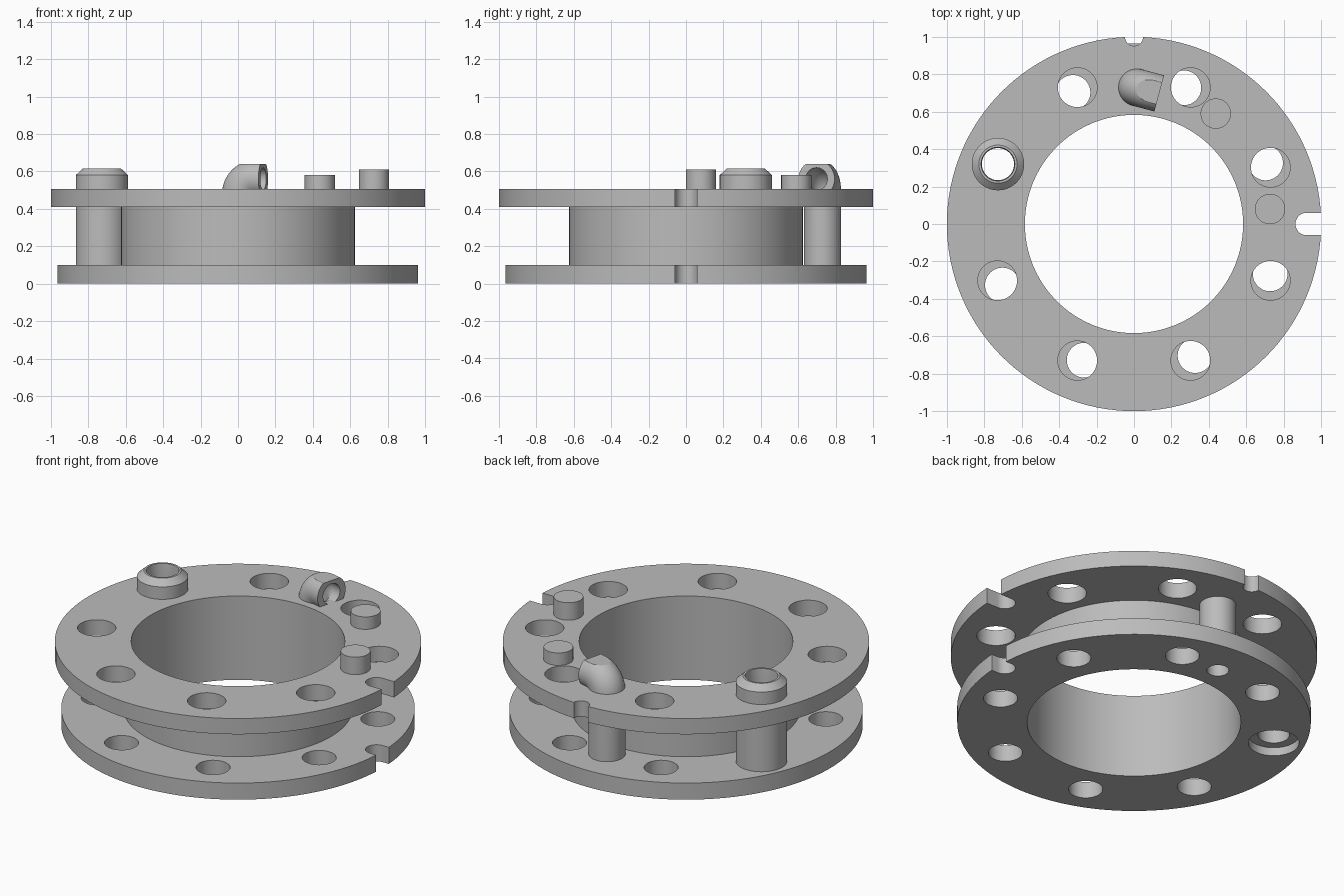
import bpy, bmesh
from math import sin, cos, pi, radians
from mathutils import Vector

cube = bpy.data.objects.get("Cube")
if cube:
    bpy.data.objects.remove(cube, do_unlink=True)

COLOR = (0.5, 0.5, 0.5, 1)
gray = bpy.data.materials.new("plain gray")
gray.use_nodes = True
gray.diffuse_color = COLOR
gray.node_tree.nodes["Principled BSDF"].inputs["Base Color"].default_value = COLOR


def make_object(name, bm):
    bmesh.ops.recalc_face_normals(bm, faces=bm.faces)
    mesh = bpy.data.meshes.new(name)
    bm.to_mesh(mesh)
    bm.free()
    mesh.materials.append(gray)
    obj = bpy.data.objects.new(name, mesh)
    bpy.context.collection.objects.link(obj)
    return obj


def select(obj):
    bpy.ops.object.select_all(action='DESELECT')
    obj.select_set(True)
    bpy.context.view_layer.objects.active = obj


def smooth(obj):
    select(obj)
    bpy.ops.object.shade_smooth_by_angle(angle=radians(25))


def bridge(bm, a, b):
    for i in range(len(a)):
        j = (i + 1) % len(a)
        bm.faces.new((a[i], a[j], b[j], b[i]))


def revolve(name, profile, x=0, y=0, segments=128):
    """Closed (radius, height) profile turned about a vertical axis."""
    bm = bmesh.new()
    rings = [[bm.verts.new((x + r * cos(2 * pi * i / segments),
                            y + r * sin(2 * pi * i / segments), z))
              for i in range(segments)] for r, z in profile]
    for k, ring in enumerate(rings):
        bridge(bm, ring, rings[(k + 1) % len(rings)])
    return make_object(name, bm)


def ring(name, inner, outer, low, high):
    return revolve(name, [(inner, low), (outer, low), (outer, high), (inner, high)])


def cylinder(name, x, y, radius, low, high, segments=48):
    bm = bmesh.new()
    bmesh.ops.create_cone(bm, cap_ends=True, segments=segments, radius1=radius,
                          radius2=radius, depth=high - low)
    bmesh.ops.translate(bm, verts=bm.verts, vec=(x, y, (low + high) / 2))
    return make_object(name, bm)


def block(name, center, size):
    bm = bmesh.new()
    bmesh.ops.create_cube(bm, size=1)
    bmesh.ops.scale(bm, verts=bm.verts, vec=size)
    bmesh.ops.translate(bm, verts=bm.verts, vec=center)
    return make_object(name, bm)


def cut(obj, cutter):
    cutter.hide_render = True
    mod = obj.modifiers.new("cut", 'BOOLEAN')
    mod.operation = 'DIFFERENCE'
    mod.solver = 'EXACT'
    mod.object = cutter
    select(obj)
    bpy.ops.object.modifier_apply(modifier=mod.name)
    bpy.data.objects.remove(cutter, do_unlink=True)


BORE = 0.583
TUBE = (-0.727, 0.32)
POST = (0.015, 0.73)


def flange(name, radius, low, high, circle, hole, turn, tube_hole, post_hole):
    obj = ring(name, BORE, radius, low, high)
    holes = [(TUBE[0], TUBE[1], tube_hole), (POST[0], POST[1], post_hole)]
    # ring of holes, with the tube taking one of the eight places
    for k in range(8):
        if k != 3:
            a = radians(22.5 + 45 * k + turn)
            holes.append((circle * cos(a), circle * sin(a), hole))
    # round-ended slot on the left side
    holes.append((0.923, 0, 0.06))
    for x, y, r in holes:
        cut(obj, cylinder("hole_cutter", x, y, r, low - 0.1, high + 0.1))
    cut(obj, block("slot_cutter", (1.023, 0, (low + high) / 2), (0.2, 0.12, 0.4)))
    return obj


# spool body
lower_flange = flange("lower_flange", 0.965, 0, 0.1, 0.775, 0.093, 2.4, 0.139, 0.06)
upper_flange = flange("upper_flange", 1.0, 0.41, 0.505, 0.79, 0.105, 0, 0.13, 0.09)
cut(upper_flange, cylinder("notch_cutter", 0, 1.0, 0.048, 0.3, 0.6))
barrel = ring("barrel", BORE, 0.625, 0.1, 0.41)

# hollow tube with a chamfered rim
tube = revolve("chamfered_tube", [(0.14, 0.05), (0.14, 0.58), (0.102, 0.615),
                                  (0.09, 0.615), (0.086, 0.56), (0.086, 0.05)],
               TUBE[0], TUBE[1], 64)

# locating pins
short_pin = cylinder("short_pin", 0.437, 0.59, 0.081, 0.45, 0.58)
tall_pin = cylinder("tall_pin", 0.727, 0.08, 0.081, 0.45, 0.61)


def elbow_pipe(outer, inner, bend, axis_height, reach, top, segments=48):
    """Pipe rising from the lower flange, bent to horizontal, flat on top."""
    bm = bmesh.new()
    out = Vector((cos(radians(-15)), sin(radians(-15)), 0))
    side = Vector((-out.y, out.x, 0))
    up = Vector((0, 0, 1))
    base = Vector((POST[0], POST[1], 0))
    start = axis_height - bend
    path = [(0, 0.05, 0)]
    for k in range(17):
        a = pi / 2 * k / 16
        path.append((bend * (1 - cos(a)), start + bend * sin(a), a))
    path.append((reach, axis_height, pi / 2))
    walls = []
    for radius in (outer, inner):
        loops = []
        for s, z, a in path:
            normal = -out * cos(a) + up * sin(a)
            c = base + out * s + up * z
            loops.append([bm.verts.new(c + radius * (normal * cos(t) + side * sin(t)))
                          for t in (2 * pi * i / segments for i in range(segments))])
        for a, b in zip(loops, loops[1:]):
            bridge(bm, a, b)
        walls.append(loops)
    for end in (0, -1):
        bridge(bm, walls[0][end], walls[1][end])
    bmesh.ops.recalc_face_normals(bm, faces=bm.faces)
    # flat top
    bmesh.ops.bisect_plane(bm, geom=bm.verts[:] + bm.edges[:] + bm.faces[:],
                           plane_co=(0, 0, top), plane_no=up, clear_outer=True)
    bmesh.ops.holes_fill(bm, edges=[e for e in bm.edges if e.is_boundary], sides=0)
    return make_object("elbow_pipe", bm)


elbow = elbow_pipe(0.1, 0.06, 0.08, 0.56, 0.124, 0.64)

for part in (lower_flange, upper_flange, barrel, tube, short_pin, tall_pin, elbow):
    smooth(part)
